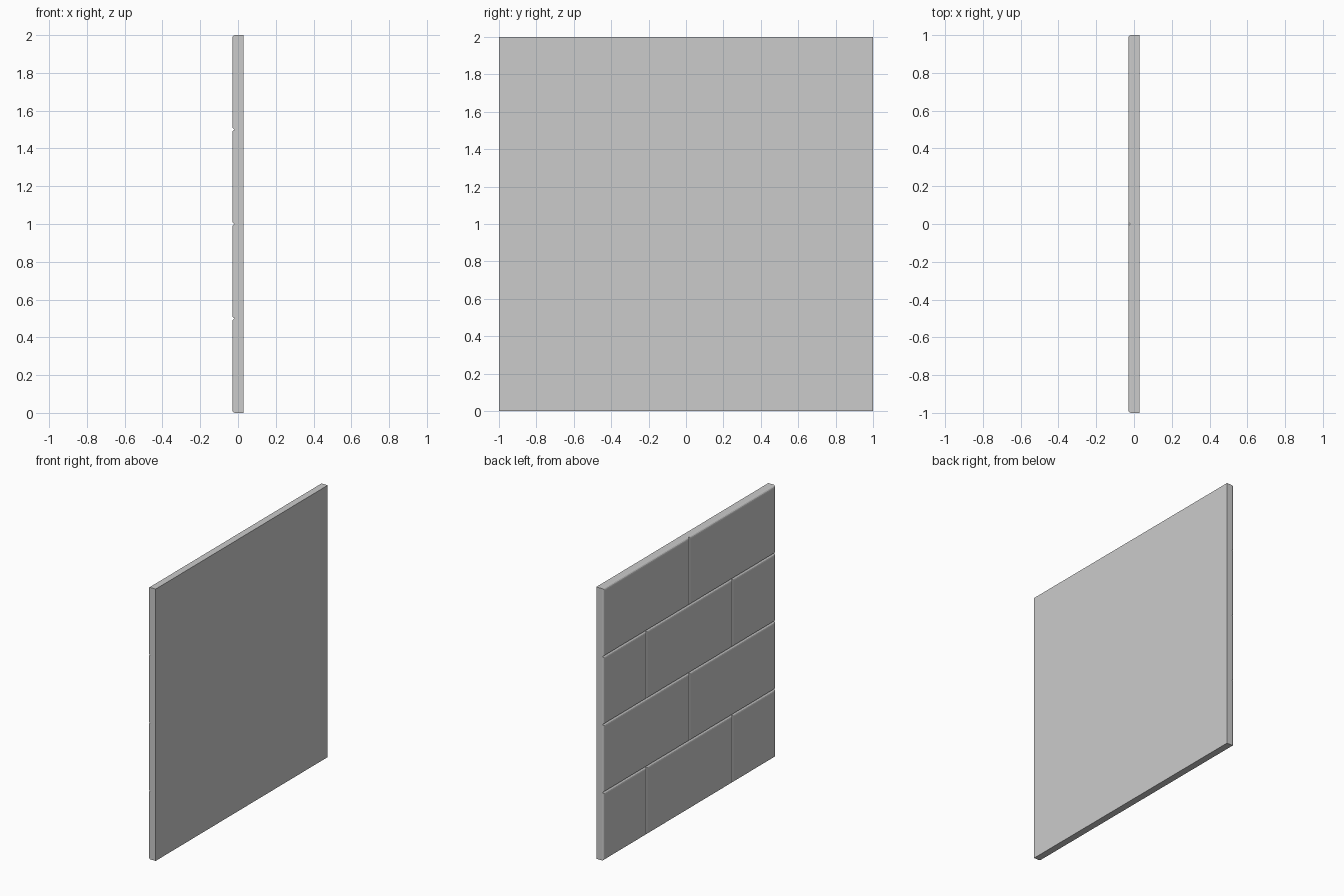
import bpy, bmesh, math

if "Cube" in bpy.data.objects:
    bpy.data.objects.remove(bpy.data.objects["Cube"])

BACK, SEAM, R, STEPS = 0.03, -0.015, 0.015, 3


def make_object(name, bm):
    bmesh.ops.recalc_face_normals(bm, faces=bm.faces)
    mesh = bpy.data.meshes.new(name)
    bm.to_mesh(mesh)
    bm.free()
    obj = bpy.data.objects.new(name, mesh)
    bpy.context.collection.objects.link(obj)
    return obj


def ring(bm, x, y0, y1, z0, z1, inset=0.0):
    a, b, c, d = y0 + inset, y1 - inset, z0 + inset, z1 - inset
    return [bm.verts.new((x, y, z)) for y, z in ((a, c), (a, d), (b, d), (b, c))]


def bridge(bm, r0, r1):
    for i in range(4):
        j = (i + 1) % 4
        bm.faces.new((r0[i], r0[j], r1[j], r1[i]))


# backing slab: flat back and four sides, its front is covered by the blocks
bm = bmesh.new()
back = ring(bm, BACK, -1, 1, 0, 2)
bridge(bm, back, ring(bm, SEAM, -1, 1, 0, 2))
bm.faces.new(back)
make_object("backing_slab", bm)

# blocks in running bond, each with a rounded rim facing -x
for row in range(4):
    joints = [-1, 0, 1] if row % 2 else [-1, -0.5, 0.5, 1]
    z0 = row * 0.5
    for n, (y0, y1) in enumerate(zip(joints, joints[1:])):
        bm = bmesh.new()
        prev = ring(bm, SEAM, y0, y1, z0, z0 + 0.5)
        for s in range(1, STEPS + 1):
            t = math.pi / 2 * s / STEPS
            nxt = ring(bm, SEAM - R * math.sin(t), y0, y1, z0, z0 + 0.5,
                       R * (1 - math.cos(t)))
            bridge(bm, prev, nxt)
            prev = nxt
        cap = bm.faces.new(prev)
        block = make_object(f"block_{row + 1}_{n + 1}", bm)
        # keep the face normal pointing outwards
        if block.data.polygons[-1].normal.x > 0:
            block.data.flip_normals()
